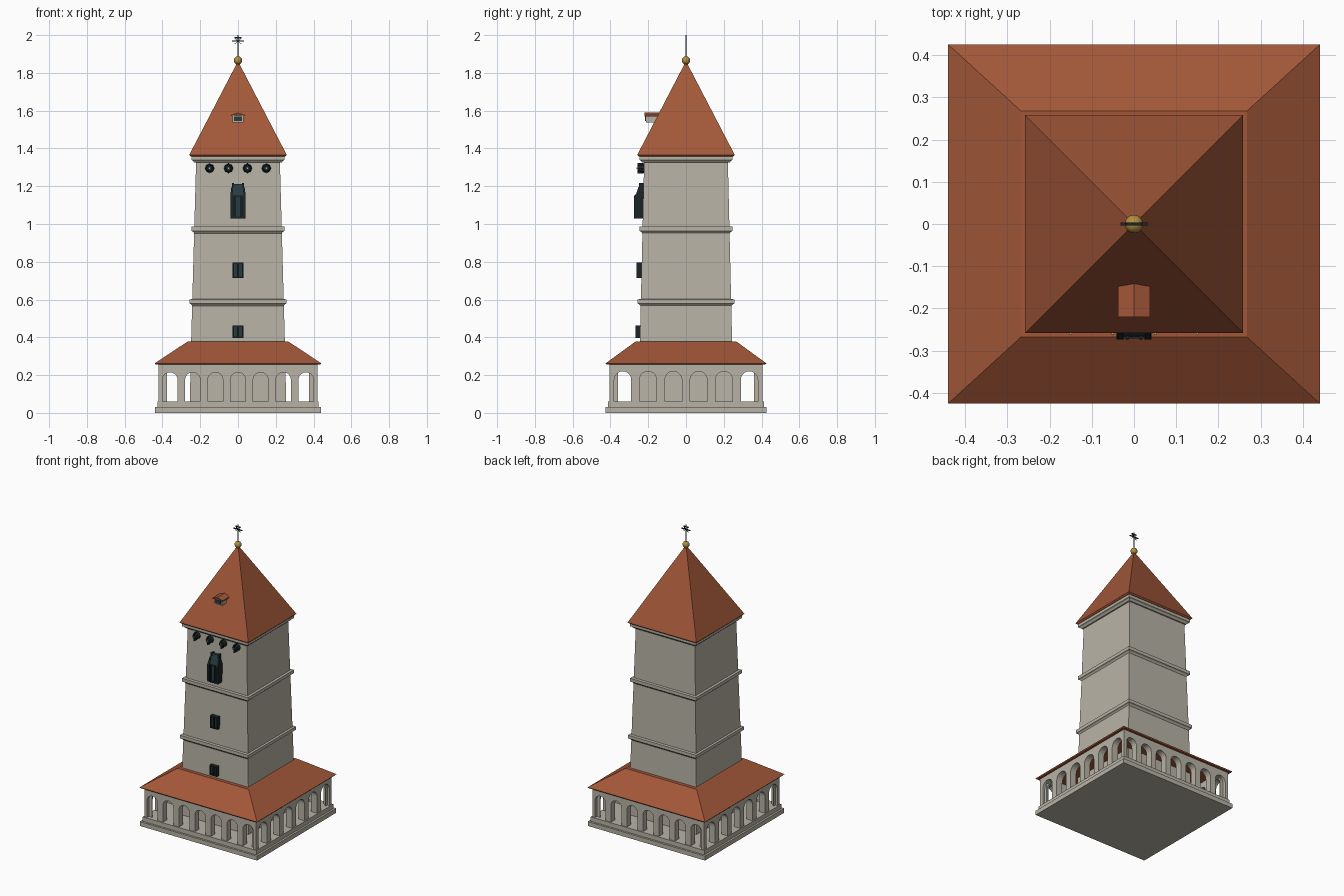
import bpy, bmesh, math
from mathutils import Matrix, Vector

cube = bpy.data.objects.get("Cube")
if cube:
    bpy.data.objects.remove(cube, do_unlink=True)


def material(name, r, g, b):
    m = bpy.data.materials.new(name)
    m.use_nodes = True
    m.diffuse_color = (r, g, b, 1)
    m.node_tree.nodes["Principled BSDF"].inputs["Base Color"].default_value = (r, g, b, 1)
    return m


STONE = material("stone", 0.48, 0.45, 0.38)
TILE = material("roof_tile", 0.36, 0.095, 0.04)
GOLD = material("gold", 0.45, 0.27, 0.05)
IRON = material("dark_iron", 0.012, 0.018, 0.02)
GLASS = material("dark_glass", 0.02, 0.045, 0.05)


def finish(name, bm, mat):
    bmesh.ops.recalc_face_normals(bm, faces=bm.faces)
    mesh = bpy.data.meshes.new(name)
    bm.to_mesh(mesh)
    bm.free()
    mesh.materials.append(mat)
    ob = bpy.data.objects.new(name, mesh)
    bpy.context.collection.objects.link(ob)
    return ob


def loft(name, mat, rings):
    """Rectangular rings (half x, half y, z), bridged upward and capped."""
    bm = bmesh.new()
    loops = [[bm.verts.new((sx * hx, sy * hy, z))
              for sx, sy in ((-1, -1), (1, -1), (1, 1), (-1, 1))] for hx, hy, z in rings]
    for a, b in zip(loops, loops[1:]):
        for i in range(4):
            j = (i + 1) % 4
            bm.faces.new((a[i], a[j], b[j], b[i]))
    bm.faces.new(loops[0])
    bm.faces.new(loops[-1])
    bmesh.ops.remove_doubles(bm, verts=bm.verts, dist=1e-5)
    return finish(name, bm, mat)


def box(name, mat, x0, x1, y0, y1, z0, z1):
    ob = loft(name, mat, [((x1 - x0) / 2, (y1 - y0) / 2, z0), ((x1 - x0) / 2, (y1 - y0) / 2, z1)])
    ob.location = ((x0 + x1) / 2, (y0 + y1) / 2, 0)
    return ob


def extrude(name, mat, outline, origin, u, depth):
    """Flat outline (u, z) pushed along the depth vector."""
    bm = bmesh.new()
    u, depth = Vector(u), Vector(depth)
    f = bm.faces.new([bm.verts.new(Vector(origin) + u * a + Vector((0, 0, z))) for a, z in outline])
    new = bmesh.ops.extrude_face_region(bm, geom=[f])["geom"]
    bmesh.ops.translate(bm, vec=depth, verts=[v for v in new if isinstance(v, bmesh.types.BMVert)])
    bmesh.ops.triangulate(bm, faces=[f for f in bm.faces if len(f.verts) > 4])
    return finish(name, bm, mat)


def arch(c, half, z0, top, n=10):
    """Round-headed outline from its left foot to its right foot."""
    spring = top - half
    return ([(c - half, z0)]
            + [(c - half * math.cos(math.pi * i / n), spring + half * math.sin(math.pi * i / n))
               for i in range(n + 1)] + [(c + half, z0)])


def solid(name, mat, make, **kw):
    bm = bmesh.new()
    make(bm, **kw)
    return finish(name, bm, mat)


# Stepped plinth
loft("plinth", STONE, [(0.44, 0.425, 0), (0.44, 0.425, 0.03), (0.427, 0.412, 0.03), (0.427, 0.412, 0.06)])

# Arcade walls: arched openings notched out of each outline
def arcade(name, length, count, pitch, half, top, origin, u, depth):
    pts = [(-length, 0.06)]
    for i in range(count):
        pts += arch((i - (count - 1) / 2) * pitch, half, 0.06, top)
    pts += [(length, 0.06), (length, 0.26), (-length, 0.26)]
    extrude(name, STONE, pts, origin, u, depth)


for s, front, side in ((-1, "front", "right"), (1, "back", "left")):
    arcade(front + "_arcade", 0.405, 7, 0.12, 0.04, 0.215, (0, s * 0.405, 0), (1, 0, 0), (0, -s * 0.045, 0))
    arcade(side + "_arcade", 0.385, 6, 0.134, 0.045, 0.22, (s * 0.42, 0, 0), (0, 1, 0), (-s * 0.045, 0, 0))
    for t in (-1, 1):
        x, y = s * 0.4125, t * 0.395
        box(side + "_corner_post", STONE, x - 0.0075, x + 0.0075, y - 0.01, y + 0.01, 0.06, 0.26)

# Skirt roof over the arcade
loft("skirt_roof", TILE, [(0.435, 0.42, 0.255), (0.441, 0.426, 0.262), (0.268, 0.268, 0.377), (0.24, 0.24, 0.377)])

# Tapered tower shaft and its string courses
loft("tower_shaft", STONE, [(0.255, 0.25, 0.06), (0.248, 0.244, 0.38), (0.221, 0.221, 1.36)])
for z, h in ((0.575, 0.256), (0.96, 0.247), (1.335, 0.247)):
    loft("string_course", STONE, [(h - 0.016, h - 0.016, z - 0.01), (h - 0.008, h - 0.008, z),
                                  (h, h, z + 0.004), (h, h, z + 0.026), (h - 0.02, h - 0.02, z + 0.028)])

# Pyramid roof
loft("main_roof", TILE, [(0.25, 0.25, 1.358), (0.258, 0.258, 1.366), (0.001, 0.001, 1.86)])

# Dormer with a dark opening
extrude("dormer_body", STONE, [(-0.213, 1.538), (-0.213, 1.574), (-0.15, 1.574), (-0.15, 1.538)],
        (-0.028, 0, 0), (0, 1, 0), (0.056, 0, 0))
box("dormer_opening", GLASS, -0.022, 0.022, -0.217, -0.21, 1.546, 1.57)
extrude("dormer_roof", TILE, [(-0.038, 1.57), (0, 1.582), (0.038, 1.57), (0.038, 1.577), (0, 1.59), (-0.038, 1.577)],
        (0, -0.22, 0), (1, 0, 0), (0, 0.09, 0))

# Finial: gold collar and ball, iron rod and cross
solid("finial_collar", GOLD, bmesh.ops.create_cone, cap_ends=True, segments=8, radius1=0.008,
      radius2=0.014, depth=0.025, matrix=Matrix.Translation((0, 0, 1.845)))
ball = solid("finial_ball", GOLD, bmesh.ops.create_uvsphere, u_segments=12, v_segments=8, radius=0.022,
             matrix=Matrix.Translation((0, 0, 1.866)))
ball.data.shade_smooth()
box("cross_rod", IRON, -0.003, 0.003, -0.003, 0.003, 1.87, 2.0)
for z, h in ((1.968, 0.032), (1.986, 0.018)):
    box("cross_arm", IRON, -h, h, -0.003, 0.003, z - 0.003, z + 0.003)
for s in (-1, 1):
    extrude("cross_ray", IRON, [(-s * 0.02, 1.952), (-s * 0.016, 1.952), (s * 0.02, 1.984), (s * 0.016, 1.984)],
            (0, -0.002, 0), (1, 0, 0), (0, 0.004, 0))


# Small square windows with frame, glass and mullions
def window(name, z0, z1, y):
    box(name + "_glass", GLASS, -0.025, 0.025, y + 0.008, y + 0.03, z0 + 0.004, z1 - 0.004)
    for x in (-0.024, 0, 0.024):
        box(name + "_upright", IRON, x - 0.004, x + 0.004, y, y + 0.03, z0, z1)
    for z in (z0, z1 - 0.008):
        box(name + "_rail", IRON, -0.028, 0.028, y + 0.001, y + 0.03, z, z + 0.008)


window("lower_window", 0.397, 0.463, -0.268)
window("middle_window", 0.714, 0.797, -0.261)

# Tall bay window: sloped hood over glass, side piers with pointed caps
extrude("bay_window", GLASS, [(-0.266, 1.035), (-0.266, 1.15), (-0.242, 1.212), (-0.21, 1.212), (-0.21, 1.035)],
        (-0.026, 0, 0), (0, 1, 0), (0.052, 0, 0))
for x in (-0.033, 0.033):
    pier = loft("bay_pier", IRON, [(0.008, 0.03, 1.035), (0.008, 0.03, 1.145), (0.006, 0.018, 1.165),
                                   (0.002, 0.008, 1.195)])
    pier.location = (x, -0.244, 0)
for x in (-0.016, 0.016):
    box("bay_mullion", IRON, x - 0.003, x + 0.003, -0.275, -0.22, 1.03, 1.15)
    box("bay_pinnacle", IRON, x * 1.6 - 0.005, x * 1.6 + 0.005, -0.25, -0.215, 1.15, 1.218)
box("bay_sill", IRON, -0.04, 0.04, -0.272, -0.22, 1.03, 1.04)
box("bay_lintel", IRON, -0.034, 0.034, -0.268, -0.22, 1.142, 1.15)

# Row of round windows below the cornice
turn = Matrix.Rotation(math.pi / 2, 4, "X")
for x in (-0.15, -0.05, 0.05, 0.15):
    solid("round_window", IRON, bmesh.ops.create_cone, cap_ends=True, segments=8, radius1=0.025, radius2=0.018,
          depth=0.03, matrix=Matrix.Translation((x, -0.236, 1.295)) @ turn)
    solid("round_window_glass", GLASS, bmesh.ops.create_cone, cap_ends=True, segments=8, radius1=0.015,
          radius2=0.012, depth=0.006, matrix=Matrix.Translation((x, -0.253, 1.295)) @ turn)
    box("round_window_bar", IRON, x - 0.002, x + 0.002, -0.258, -0.225, 1.267, 1.323)
    box("round_window_stud", STONE, x - 0.003, x + 0.003, -0.262, -0.25, 1.292, 1.298)
